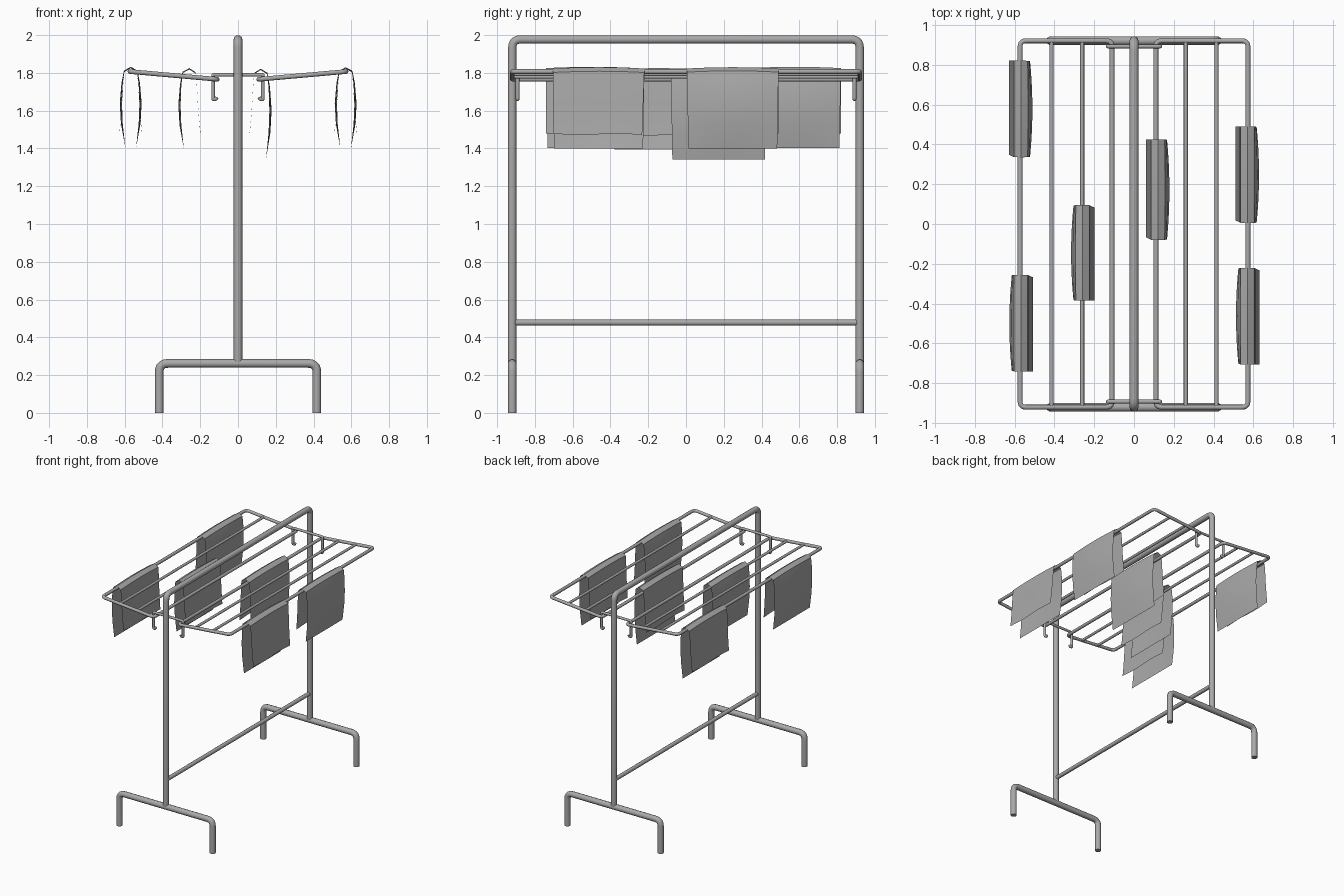
import bpy, bmesh, math
from mathutils import Vector

cube = bpy.data.objects.get("Cube")
if cube:
    bpy.data.objects.remove(cube, do_unlink=True)


def make_material(name, value):
    mat = bpy.data.materials.new(name)
    mat.use_nodes = True
    colour = (value, value, value, 1)
    mat.diffuse_color = colour
    mat.node_tree.nodes["Principled BSDF"].inputs["Base Color"].default_value = colour
    return mat


GREY = make_material("plain grey", 0.4)


def finish(obj):
    bpy.ops.object.select_all(action="DESELECT")
    obj.select_set(True)
    bpy.context.view_layer.objects.active = obj
    if obj.type == "CURVE":
        bpy.ops.object.convert(target="MESH")
    bpy.ops.object.shade_smooth_by_angle(angle=math.radians(40))


def rounded(points, fillet, closed, steps=5):
    """Replace the corners of a path with short arcs."""
    pts = [Vector(p) for p in points]
    n = len(pts)
    path = []
    for i, p in enumerate(pts):
        if not closed and i in (0, n - 1):
            path.append(p)
            continue
        a = p + (pts[i - 1] - p).normalized() * fillet
        b = p + (pts[(i + 1) % n] - p).normalized() * fillet
        for k in range(steps + 1):
            t = k / steps
            path.append(a * (1 - t) ** 2 + p * 2 * t * (1 - t) + b * t * t)
    return path


def tube(name, points, radius, fillet=0.0, closed=False):
    path = rounded(points, fillet, closed) if fillet else [Vector(p) for p in points]
    curve = bpy.data.curves.new(name, "CURVE")
    curve.dimensions = "3D"
    curve.bevel_depth = radius
    curve.bevel_resolution = 3
    curve.use_fill_caps = True
    spline = curve.splines.new("POLY")
    spline.points.add(len(path) - 1)
    for sp, p in zip(spline.points, path):
        sp.co = (*p, 1)
    spline.use_cyclic_u = closed
    obj = bpy.data.objects.new(name, curve)
    bpy.context.collection.objects.link(obj)
    curve.materials.append(GREY)
    finish(obj)


# Main hoop, feet and lower brace
Y = 0.92
tube("main_hoop", [(0, -Y, 0.26), (0, -Y, 1.977), (0, Y, 1.977), (0, Y, 0.26)], 0.023, 0.045)
tube("lower_brace", [(0, -Y, 0.478), (0, Y, 0.478)], 0.016)
for end, s in (("front", -1), ("back", 1)):
    tube(end + "_foot", [(-0.417, s * Y, 0), (-0.417, s * Y, 0.262),
                         (0.417, s * Y, 0.262), (0.417, s * Y, 0)], 0.023, 0.045)
    # Bracket with a hook at each end that carries the wings
    hy = s * 0.892
    half = [(0.112, hy, 1.672), (0.118, hy, 1.66), (0.132, hy, 1.66), (0.132, hy, 1.79)]
    tube(end + "_hook_bracket", half + [(-x, y, z) for x, y, z in reversed(half)], 0.01, 0.006)


# Hinged wings with drying rods
INNER, OUTER = 0.11, 0.572


def wing_z(x):
    return 1.766 + 0.041 * (x - INNER) / (OUTER - INNER)


for side, s in (("left", 1), ("right", -1)):
    corners = [(INNER, -Y), (OUTER, -Y), (OUTER, Y), (INNER, Y)]
    tube(side + "_wing_frame", [(s * x, y, wing_z(x)) for x, y in corners], 0.0125, 0.03, True)
    for name, x in (("inner", 0.26), ("outer", 0.414)):
        tube(f"{side}_{name}_rod", [(s * x, -Y, wing_z(x)), (s * x, Y, wing_z(x))], 0.0105)


# Draped cloths: profile of (sideways, drop); the long flap bulges along its middle
SHORT = [(-0.06, 1), (-0.053, 0.8), (-0.046, 0.55), (-0.04, 0.25), (-0.034, 0.06)]
LONG = [(0.034, 0.045), (0.042, 0.2), (0.046, 0.45), (0.042, 0.7), (0.028, 1)]


def cloth(name, x, top, y0, y1, side, long_drop=0.43, short_drop=0.355):
    rows = [(u, -d * short_drop, d, -1) for u, d in SHORT] + [(0, 0, 0, 0)]
    rows += [(u, -d * long_drop, d, 1) for u, d in LONG]
    mid, half, cols = (y0 + y1) / 2, (y1 - y0) / 2, 10
    bm = bmesh.new()
    grid = []
    for u, z, d, flap in rows:
        line = []
        for j in range(cols + 1):
            t = 2 * j / cols - 1
            bulge = 0.012 * (1 - t * t) * math.sin(math.pi * d) if flap > 0 else 0
            taper = 1 - 0.05 * d * (t > 0) * t if flap < 0 else 1 - 0.03 * d
            wave = 0.004 * math.sin(4 * t) * d if flap < 0 else 0
            sag = -0.007 * t * t * (1 - d)
            line.append(bm.verts.new((x + side * (u + bulge),
                                      mid - side * t * half * taper, top + z + wave + sag)))
        grid.append(line)
    for a, b in zip(grid, grid[1:]):
        for j in range(cols):
            bm.faces.new((a[j], a[j + 1], b[j + 1], b[j]))
    bmesh.ops.recalc_face_normals(bm, faces=bm.faces)
    # Normals point up and outward
    if sum(f.normal.z for f in bm.faces) < 0:
        bmesh.ops.reverse_faces(bm, faces=bm.faces)
    mesh = bpy.data.meshes.new(name)
    bm.to_mesh(mesh)
    bm.free()
    obj = bpy.data.objects.new(name, mesh)
    bpy.context.collection.objects.link(obj)
    mesh.materials.append(GREY)
    finish(obj)


cloth("right_back_cloth", -0.568, 1.832, 0.335, 0.82, 1)
cloth("right_front_cloth", -0.568, 1.832, -0.74, -0.255, -1)
cloth("right_middle_cloth", -0.258, 1.825, -0.385, 0.095, -1)
cloth("left_middle_cloth", 0.12, 1.822, -0.08, 0.425, 1, 0.48, 0.36)
cloth("left_back_cloth", 0.57, 1.83, 0.005, 0.49, 1)
cloth("left_front_cloth", 0.57, 1.83, -0.705, -0.22, -1)
